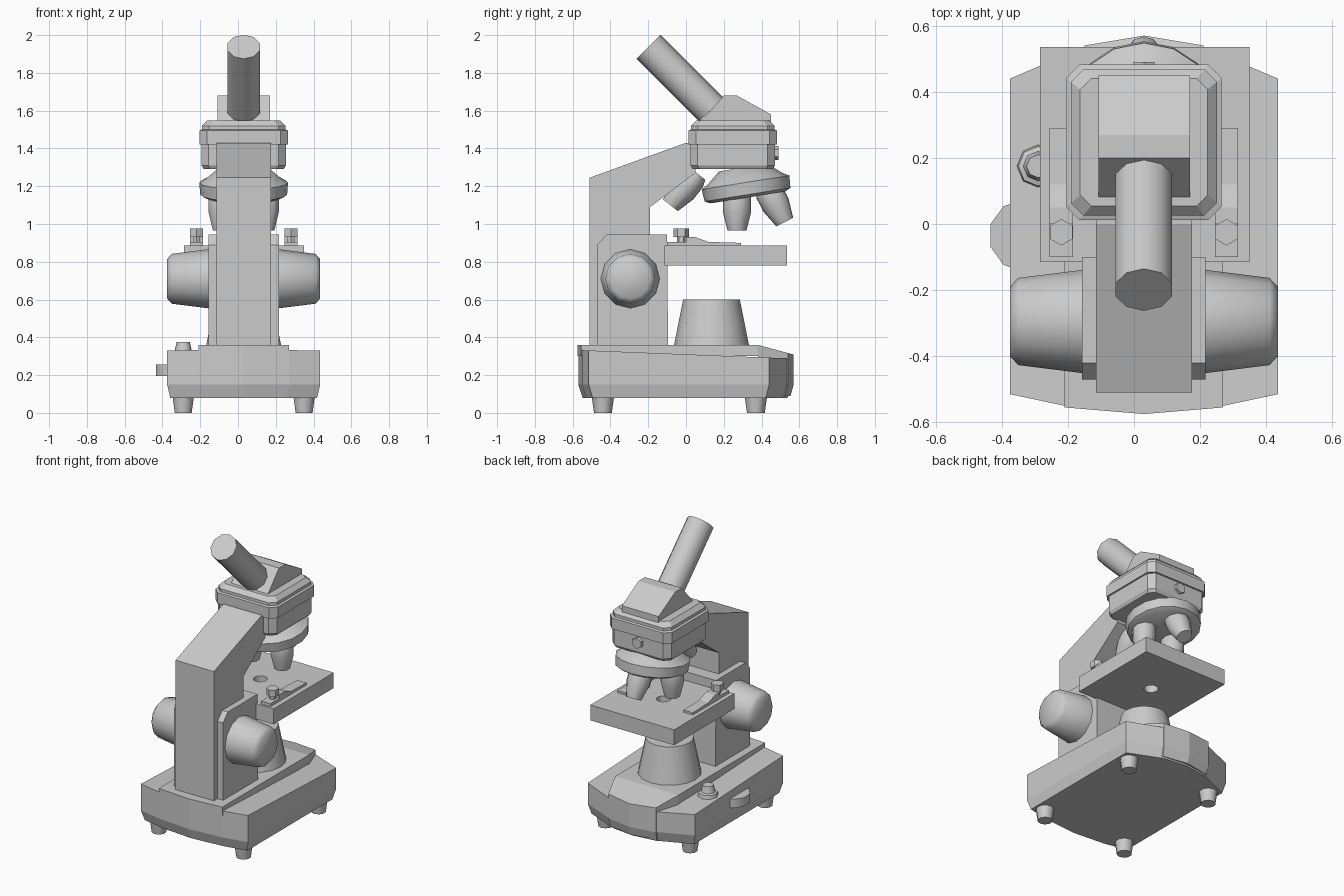
import bpy, bmesh, math
from mathutils import Matrix, Vector

cube = bpy.data.objects.get("Cube")
if cube:
    bpy.data.objects.remove(cube)

grey = bpy.data.materials.new("light_grey")
grey.use_nodes = True
colour = (0.6, 0.6, 0.6, 1)
grey.diffuse_color = colour
grey.node_tree.nodes["Principled BSDF"].inputs["Base Color"].default_value = colour

CX = 0.03  # centre line of the body
SIDEWAYS = Matrix(((0, 0, 1, 0), (1, 0, 0, 0), (0, 1, 0, 0), (0, 0, 0, 1)))


def loft(name, plan, layers, matrix=Matrix(), smooth=False, top=None):
    """Stack scaled copies of a plan; layers are (height, scale)."""
    bm = bmesh.new()
    rings = []
    for h, s in layers:
        rings.append([bm.verts.new((x * s, y * s, h)) for x, y in plan])
    if top:
        for v in rings[-1]:
            v.co.z = top(v.co.y)
    n = len(plan)
    for a, b in zip(rings, rings[1:]):
        for i in range(n):
            j = (i + 1) % n
            bm.faces.new((a[i], a[j], b[j], b[i]))
    bm.faces.new(rings[0][::-1])
    bm.faces.new(rings[-1])
    bm.transform(matrix)
    bmesh.ops.recalc_face_normals(bm, faces=bm.faces)
    mesh = bpy.data.meshes.new(name)
    bm.to_mesh(mesh)
    bm.free()
    mesh.materials.append(grey)
    ob = bpy.data.objects.new(name, mesh)
    bpy.context.collection.objects.link(ob)
    if smooth:
        bpy.ops.object.select_all(action='DESELECT')
        ob.select_set(True)
        bpy.context.view_layer.objects.active = ob
        bpy.ops.object.shade_smooth_by_angle(angle=math.radians(46))
    return ob


def lathe(name, start, direction, layers, sides=12):
    """Round part along a direction; layers are (distance, radius)."""
    circle = [(math.sin(math.tau * i / sides), math.cos(math.tau * i / sides)) for i in range(sides)]
    turn = Vector(direction).to_track_quat('Z', 'Y').to_matrix().to_4x4()
    return loft(name, circle, layers, Matrix.Translation(start) @ turn, sides > 7)


def profile(name, points, x0, x1):
    """Side profile of (y, z) points extruded across x."""
    return loft(name, points, [(x0, 1), (x1, 1)], SIDEWAYS)


def box(name, x0, x1, y0, y1, z0, z1):
    return profile(name, [(y0, z0), (y1, z0), (y1, z1), (y0, z1)], x0, x1)


def mirrored(half):
    return half + [(-x, y) for x, y in half[::-1] if x != 0]


centre = Matrix.Translation((CX, 0, 0))

# Base: bowed slab, raised middle and sloping nose
loft("base", mirrored([(0, -0.57), (0.24, -0.55), (0.405, -0.515), (0.405, 0.44), (0.17, 0.54), (0, 0.56)]),
     [(0.08, 0.96), (0.15, 1), (0.3, 1)], centre, top=lambda y: 0.33 - 0.04 * (y + 0.5))
loft("base_middle", mirrored([(0, -0.575), (0.24, -0.555), (0.24, 0.38)]), [(0.3, 1), (0.36, 1)], centre)
loft("base_nose", mirrored([(0.24, 0.38), (0.18, 0.54), (0, 0.57)]),
     [(0.09, 0.97), (0.15, 1), (0.3, 1)], centre, top=lambda y: 0.36 - 0.27 * (y - 0.38))
for sx, side in ((-1, "right"), (1, "left")):
    for y, end in ((-0.44, "front"), (0.37, "back")):
        lathe(f"foot_{end}_{side}", (CX + sx * 0.32, y, 0), (0, 0, 1), [(0, 0.047), (0.09, 0.06)], 10)

# Lamp controls and lamp housing
lathe("dimmer_wheel", (-0.33, -0.035, 0.195), (0, 0, 1), [(0, 0.11), (0.06, 0.11)], 10)
lathe("switch_button", (-0.29, 0.175, 0.3), (0, 0, 1),
      [(0, 0.065), (0.025, 0.06), (0.03, 0.045), (0.075, 0.035)], 8)
lathe("lamp_housing", (CX, 0.135, 0.35), (0, 0, 1), [(0, 0.2), (0.25, 0.15)], 16)

# Arm, gear cheeks and focus knobs
profile("arm", [(-0.51, 0.35), (-0.12, 0.35), (-0.12, 0.94), (-0.19, 0.94), (-0.19, 1.09),
                (0.05, 1.27), (0.05, 1.43), (0, 1.43), (-0.51, 1.245)], -0.115, 0.175)
profile("gear_housing", [(-0.47, 0.35), (-0.095, 0.35), (-0.1, 0.945), (-0.42, 0.945), (-0.47, 0.89)], -0.157, 0.217)
for sx, side in ((-1, "right"), (1, "left")):
    lathe(f"focus_knob_{side}", (CX + sx * 0.18, -0.295, 0.71), (sx, 0, 0),
          [(0, 0.157), (0.2, 0.132), (0.225, 0.105)])

# Stage with a light hole
stage = box("stage", -0.285, 0.35, -0.115, 0.535, 0.78, 0.885)
cutter = lathe("hole_cutter", (CX, 0.2, 0.7), (0, 0, 1), [(0, 0.045), (0.3, 0.045)])
cutter.hide_render = True
cut = stage.modifiers.new("hole", 'BOOLEAN')
cut.operation = 'DIFFERENCE'
cut.object = cutter
bpy.ops.object.select_all(action='DESELECT')
stage.select_set(True)
bpy.context.view_layer.objects.active = stage
bpy.ops.object.modifier_apply(modifier="hole")
bpy.data.objects.remove(cutter)

# Stage clips and their screws
for sx, side in ((-1, "right"), (1, "left")):
    x = CX + sx * 0.25
    profile(f"clip_{side}", [(-0.1, 0.88), (0.29, 0.88), (0.29, 0.9), (0.12, 0.905), (0.05, 0.93),
                             (0, 0.93), (0, 0.905), (-0.1, 0.905)], x - 0.035, x + 0.035)
    lathe(f"clip_screw_{side}", (x, -0.025, 0.89), (0, 0, 1),
          [(0, 0.022), (0.04, 0.022), (0.04, 0.04), (0.085, 0.04)], 6)

# Head: chamfered square blocks
square = [(0.195, -0.235), (0.235, -0.195), (0.235, 0.195), (0.195, 0.235)]
square = mirrored([(x, y) for x, y in square])
head_at = Matrix.Translation((CX, 0.247, 0))
loft("head_lower", square, [(1.29, 0.9), (1.31, 0.95), (1.43, 0.95)], head_at)
loft("head_band", square, [(1.42, 1), (1.495, 1), (1.5, 0.94), (1.52, 0.94), (1.548, 0.82)], head_at)
profile("prism_housing", [(0.07, 1.535), (0.45, 1.535), (0.45, 1.58), (0.27, 1.68), (0.2, 1.68)], -0.108, 0.17)
lathe("eyepiece_tube", (CX, -0.199, 1.938), (0, 1, -1), [(0, 0.09), (0.47, 0.09)], 10)
lathe("head_screw", (CX, 0.45, 1.375), (0, 1, 0), [(0, 0.037), (0.04, 0.037)], 6)

# Tilted turret and objectives
tilt = math.radians(9)
lathe("turret", (CX, 0.32, 1.19), (0, -math.sin(tilt), math.cos(tilt)),
      [(-0.05, 0.2), (-0.035, 0.23), (0.03, 0.235), (0.05, 0.2), (0.11, 0.13)], 16)
lens = [(-0.04, 0.06), (0, 0.075), (0.08, 0.075), (0.18, 0.05)]
for name, start, direction in (
        ("objective_right", (CX - 0.115, 0.27, 1.145), (0, 0, -1)),
        ("objective_left", (CX + 0.115, 0.27, 1.145), (0, 0, -1)),
        ("objective_back", (CX, 0.44, 1.17), (0, 0.46, -0.89)),
        ("objective_front", (CX, 0.03, 1.24), (0, -0.62, -0.78))):
    lathe(name, start, direction, lens, 10)
